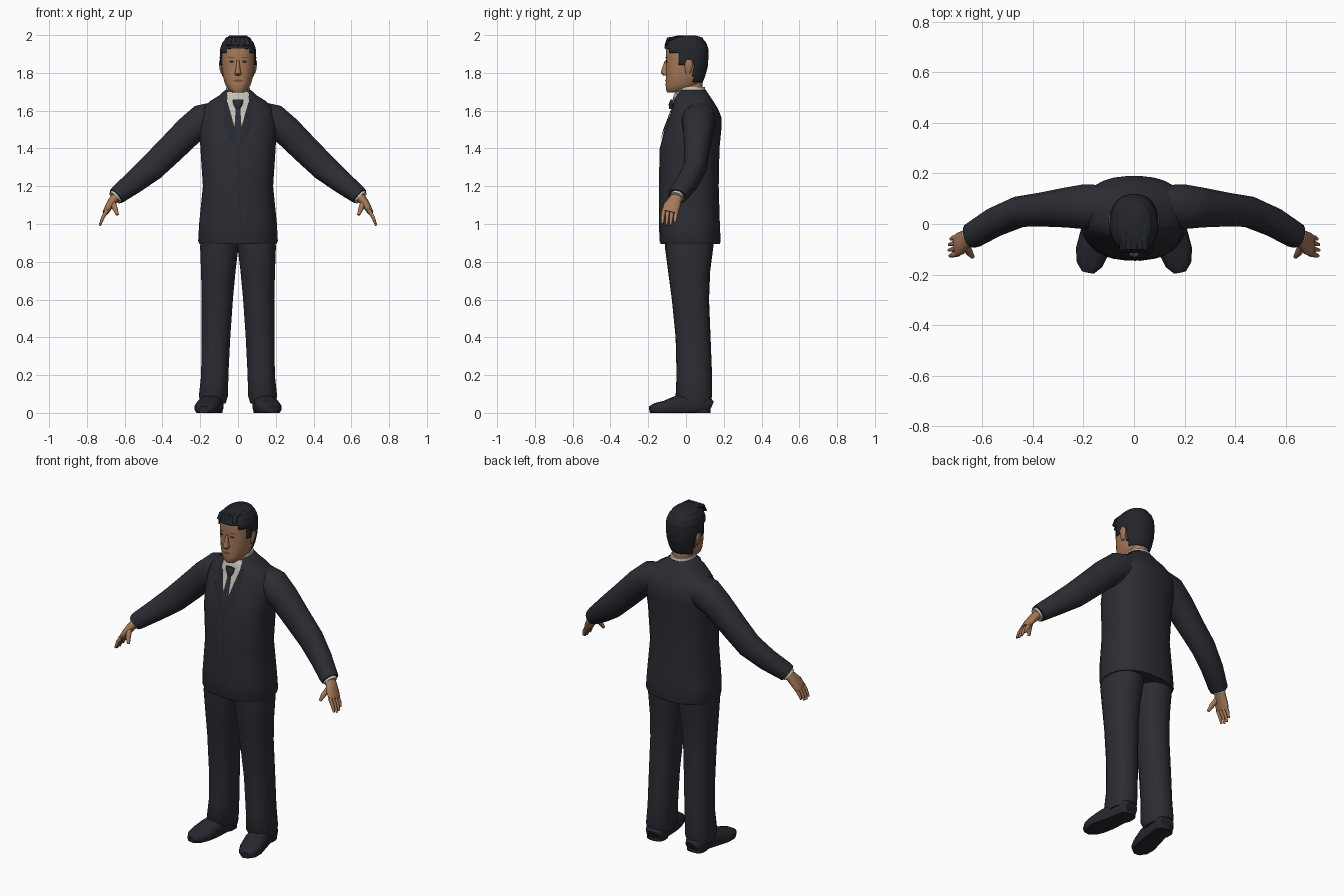
import bpy, bmesh, math
from mathutils import Vector
from mathutils.bvhtree import BVHTree

if "Cube" in bpy.data.objects:
    bpy.data.objects.remove(bpy.data.objects["Cube"])


def material(name, color):
    m = bpy.data.materials.new(name)
    m.use_nodes = True
    m.diffuse_color = (*color, 1)
    bsdf = m.node_tree.nodes["Principled BSDF"]
    bsdf.inputs["Base Color"].default_value = (*color, 1)
    bsdf.inputs["Roughness"].default_value = 0.8
    return m


SUIT = material("navy suit", (0.025, 0.026, 0.034))
LAPEL = material("dark lapel", (0.020, 0.021, 0.028))
SKIN = material("skin", (0.38, 0.19, 0.10))
LIP = material("lip and brow", (0.16, 0.07, 0.04))
HAIR = material("black hair", (0.018, 0.019, 0.025))
SHIRT = material("off white shirt", (0.55, 0.53, 0.47))
TIE = material("tie", (0.022, 0.026, 0.038))
EYE = material("dark eye", (0.03, 0.02, 0.018))


def finish(name, bm, mat, angle=50):
    me = bpy.data.meshes.new(name)
    bm.to_mesh(me)
    bm.free()
    me.materials.append(mat)
    ob = bpy.data.objects.new(name, me)
    bpy.context.collection.objects.link(ob)
    bpy.ops.object.select_all(action='DESELECT')
    ob.select_set(True)
    bpy.context.view_layer.objects.active = ob
    bpy.ops.object.shade_smooth_by_angle(angle=math.radians(angle))
    return ob


def refine(rows, sub):
    """Insert evenly blended rows between the given ones."""
    out = []
    for a, b in zip(rows, rows[1:]):
        for i in range(sub):
            out.append([p + (q - p) * i / sub for p, q in zip(a, b)])
    return out + [list(rows[-1])]


def skin_rings(rings):
    bm = bmesh.new()
    loops = [[bm.verts.new(p) for p in r] for r in rings]
    n = len(loops[0])
    for a, b in zip(loops, loops[1:]):
        for i in range(n):
            bm.faces.new((a[i], a[(i + 1) % n], b[(i + 1) % n], b[i]))
    bm.faces.new(loops[0])
    bm.faces.new(loops[-1])
    bmesh.ops.recalc_face_normals(bm, faces=bm.faces)
    return bm


def unit_ring(n, power):
    pts = []
    for i in range(n):
        t = 2 * math.pi * (i + 0.5) / n
        c, s = math.cos(t), math.sin(t)
        pts.append((math.copysign(abs(c) ** (2 / power), c),
                    math.copysign(abs(s) ** (2 / power), s)))
    return pts


def stack(rows, n=20, power=2.3, sub=1, grow=0.0, side=1):
    """Horizontal rings, each row being z, x min, x max, y min, y max."""
    rings = []
    for z, x0, x1, y0, y1 in refine(rows, sub):
        rings.append([(side * ((x0 + x1) / 2 + c * ((x1 - x0) / 2 + grow)),
                       (y0 + y1) / 2 + s * ((y1 - y0) / 2 + grow), z)
                      for c, s in unit_ring(n, power)])
    return skin_rings(rings)


def tube(pts, hint, n=12, power=2.2, side=1):
    """Rings along a path; each point is x, y, z, radius along hint, other radius."""
    rings = []
    for i, (x, y, z, ra, rb) in enumerate(pts):
        d = Vector(pts[min(i + 1, len(pts) - 1)][:3]) - Vector(pts[max(i - 1, 0)][:3])
        d.normalize()
        h = Vector(hint)
        u = (h - d * h.dot(d)).normalized()
        v = d.cross(u)
        ring = []
        for c, s in unit_ring(n, power):
            p = Vector((x, y, z)) + u * c * ra + v * s * rb
            ring.append((side * p.x, p.y, max(p.z, 0)))
        rings.append(ring)
    return skin_rings(rings)


def plate(name, tree, rows, mat, lift=0.004, side=1, cols=6):
    """Thin sheet laid on a surface; each row is z, x start, x end."""
    bm = bmesh.new()
    grid = []
    for z, a, b in refine(rows, 4):
        line = []
        for i in range(cols + 1):
            x = side * (a + (b - a) * i / cols)
            hit = tree.ray_cast(Vector((x, -1, z)), Vector((0, 1, 0)))[0]
            line.append(bm.verts.new((x, (hit.y if hit else 0) - lift, z)))
        grid.append(line)
    for r, s in zip(grid, grid[1:]):
        for i in range(cols):
            quad = (r[i], r[i + 1], s[i + 1], s[i])
            bm.faces.new(quad if side > 0 else quad[::-1])
    return finish(name, bm, mat)


def sym(z, w, y0, y1):
    return (z, -w, w, y0, y1)


# Jacket body
bm = stack([sym(0.895, .205, -.135, .18), sym(0.91, .212, -.14, .184),
            sym(1.0, .207, -.145, .18), sym(1.2, .187, -.145, .174),
            sym(1.4, .2, -.14, .178), sym(1.5, .205, -.115, .188),
            sym(1.56, .202, -.092, .19), sym(1.61, .187, -.075, .17),
            sym(1.65, .15, -.065, .145), sym(1.68, .1, -.058, .125),
            sym(1.71, .068, -.045, .105)], n=28, power=2.4)
body = BVHTree.FromBMesh(bm)
finish("jacket", bm, SUIT)

# Shirt front, tie and lapels
plate("shirt_front", body, [(1.47, -.006, .006), (1.56, -.032, .032),
                            (1.65, -.058, .058), (1.7, -.055, .055)], SHIRT)
plate("tie_blade", body, [(1.45, -.006, .006), (1.51, -.019, .019),
                          (1.625, -.011, .011)], TIE, .007)
finish("tie_knot", stack([sym(1.61, .012, -.09, -.06), sym(1.635, .026, -.092, -.055),
                          sym(1.66, .03, -.08, -.05)], n=10), TIE)
finish("shirt_collar", stack([sym(1.67, .073, -.066, .112),
                              sym(1.725, .062, -.046, .1)]), SHIRT)
finish("neck", stack([sym(1.64, .06, -.045, .09), sym(1.77, .056, -.05, .088)]), SKIN)
plate("front_closing_edge", body, [(0.9, .03, .036), (1.1, .004, .01), (1.41, .0, .006)],
      LAPEL, .003)

# Head with jaw, brow and crown
skull = [sym(1.695, .028, -.098, -.03), sym(1.71, .05, -.107, .03),
         sym(1.74, .069, -.108, .078), sym(1.78, .08, -.106, .094),
         sym(1.83, .087, -.105, .108), sym(1.88, .09, -.106, .112),
         sym(1.93, .087, -.108, .111), sym(1.96, .076, -.1, .1),
         sym(1.982, .055, -.075, .078), sym(1.993, .022, -.035, .04)]
bm = stack(skull, n=28)
face = BVHTree.FromBMesh(bm)
finish("head", bm, SKIN)


# Hair is a shell over the crown, temples and nape
def is_hair(p):
    return (p.z > 1.932 or (p.y > .04 and p.z > 1.75) or (p.y > -.035 and p.z > 1.845)
            or (abs(p.x) > .066 and p.z > 1.905))


bm = stack(skull, n=48, sub=4, grow=.007)
bmesh.ops.delete(bm, geom=[f for f in bm.faces if not is_hair(f.calc_center_median())],
                 context='FACES')
for v in bm.verts:
    if v.co.z > 1.975:
        v.co.z += .006
hair = finish("hair", bm, HAIR)
mod = hair.modifiers.new("thickness", 'SOLIDIFY')
mod.thickness = .009
for i in range(-2, 3):
    x = i * .022
    finish("hair_lock", tube([(x * 1.2, -.108, 1.945, .012, .006), (x, -.095, 1.978, .015, .011),
                              (x * .9, -.03, 1.988, .014, .01), (x * .8, .06, 1.982, .01, .008)],
                             (1, 0, 0), n=8), HAIR)

# Nose and mouth
finish("nose", stack([sym(1.785, .013, -.118, -.09), sym(1.797, .019, -.132, -.09),
                      sym(1.81, .014, -.132, -.09), sym(1.865, .007, -.112, -.09)], n=10), SKIN)
plate("mouth", face, [(1.752, -.012, .012), (1.758, -.026, .026), (1.764, -.014, .014)], LIP)

for side, word in ((1, "left"), (-1, "right")):
    # Face details
    plate(word + "_eye", face, [(1.853, .028, .04), (1.859, .022, .047),
                                (1.865, .028, .04)], EYE, side=side)
    plate(word + "_eyebrow", face, [(1.879, .018, .052), (1.885, .022, .05)], LIP, side=side)
    finish(word + "_ear", stack([(1.795, .078, .09, 0, .02), (1.815, .08, .097, -.006, .03),
                                 (1.85, .082, .102, -.008, .038), (1.868, .085, .098, 0, .03)],
                                n=10, side=side), SKIN)

    # Lapel and collar flap
    plate(word + "_lapel", body, [(1.4, 0, .008), (1.5, .016, .07), (1.555, .031, .085),
                                  (1.57, .034, .07), (1.66, .06, .085)], LAPEL, .006, side)
    plate(word + "_collar_flap", body, [(1.615, .034, .042), (1.645, .016, .057),
                                        (1.69, .008, .06)], SHIRT, .008, side)

    # Sleeve
    finish(word + "_sleeve", tube([(.11, .07, 1.565, .085, .085), (.19, .068, 1.545, .09, .09),
                                   (.26, .065, 1.492, .081, .08), (.36, .057, 1.392, .077, .068),
                                   (.455, .048, 1.3, .073, .061), (.55, .008, 1.222, .061, .058),
                                   (.63, -.04, 1.16, .05, .053), (.645, -.046, 1.147, .046, .05)],
                                  (1, 0, 1), n=16, side=side), SUIT)
    finish(word + "_shirt_cuff", tube([(.635, -.042, 1.155, .036, .041),
                                       (.652, -.05, 1.138, .035, .04)],
                                      (0, 1, 0), side=side), SHIRT)

    # Hand
    finish(word + "_palm", tube([(.64, -.044, 1.15, .032, .026), (.662, -.058, 1.125, .036, .024),
                                 (.685, -.076, 1.09, .046, .02), (.702, -.085, 1.06, .044, .015)],
                                (0, 1, 0), side=side), SKIN)
    for k in range(4):
        y, drop = -.118 + k * .022, (.008, 0, .002, .014)[k]
        finish(word + "_finger", tube([(.695, y, 1.07, .011, .012),
                                       (.715, y - .004, 1.035, .0105, .01),
                                       (.732 - drop / 2, y - .008, .992 + drop, .006, .006)],
                                      (0, 1, 0), n=8, side=side), SKIN)
    finish(word + "_thumb", tube([(.665, -.082, 1.115, .016, .016),
                                  (.65, -.115, 1.08, .014, .013),
                                  (.638, -.13, 1.048, .008, .008)],
                                 (1, 0, 0), n=8, side=side), SKIN)

    # Trouser leg
    finish(word + "_trouser_leg", stack([(.05, .065, .2, -.03, .13), (.09, .052, .208, -.055, .138),
                                         (.2, .05, .196, -.05, .138), (.4, .04, .194, -.055, .13),
                                         (.6, .026, .193, -.075, .122), (.75, .012, .197, -.095, .128),
                                         (.88, -.004, .202, -.112, .145), (.96, -.01, .195, -.11, .15)],
                                        n=18, side=side), SUIT)

    # Shoe
    finish(word + "_shoe", tube([(.128, .13, .03, .04, .035), (.13, .11, .04, .055, .055),
                                 (.138, .03, .045, .058, .065), (.152, -.05, .035, .064, .055),
                                 (.166, -.11, .025, .066, .04), (.176, -.16, .02, .052, .033),
                                 (.182, -.19, .016, .025, .02)],
                                (1, 0, 0), n=16, power=2.5, side=side), LAPEL)
    finish(word + "_shoe_sole", stack([(0, .08, .185, .03, .13), (.022, .08, .185, .03, .13)],
                                      n=14, power=3, side=side), HAIR)
